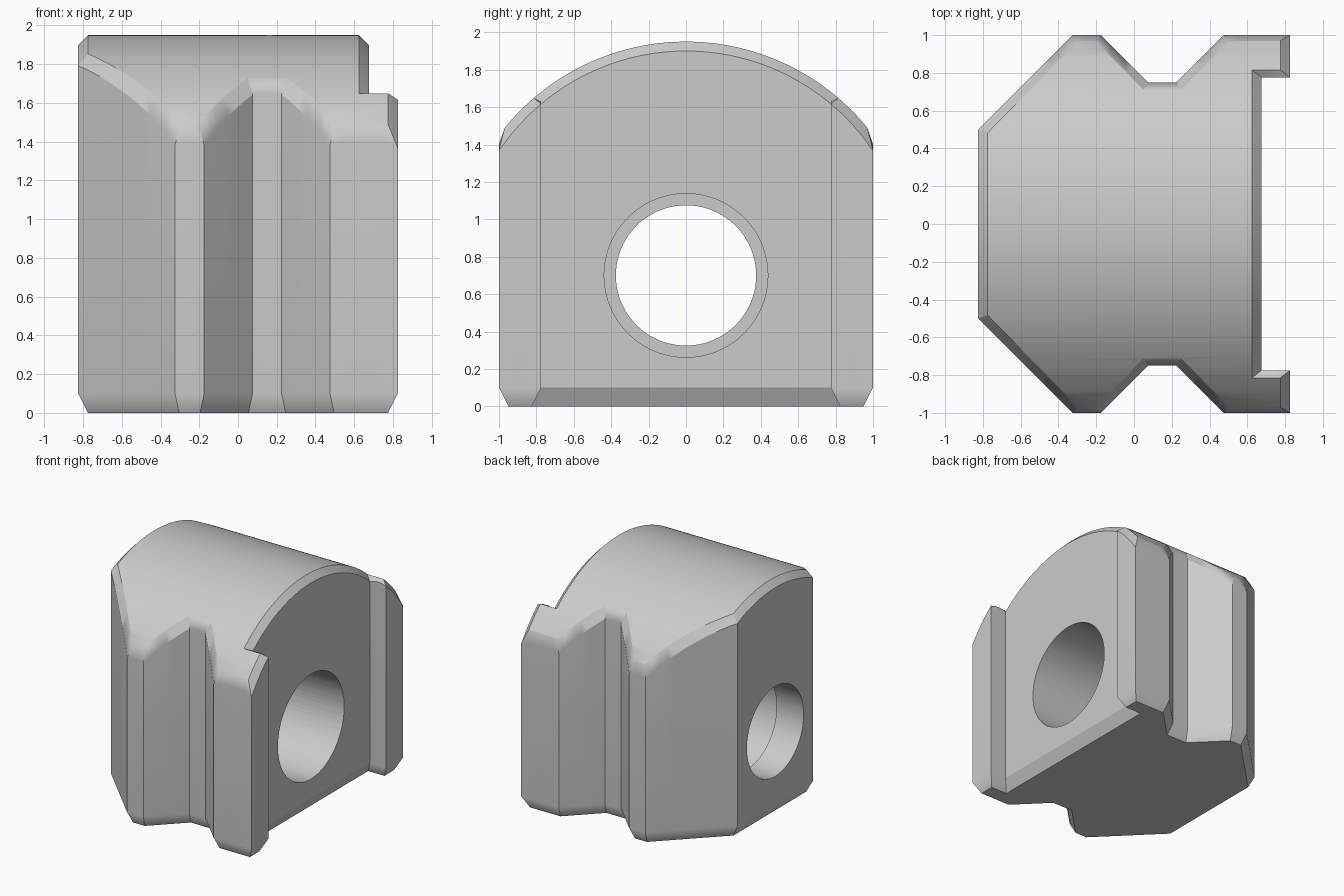
import bpy, bmesh
from math import sqrt, pi, ceil
from mathutils import Vector, Matrix

if "Cube" in bpy.data.objects:
    bpy.data.objects.remove(bpy.data.objects["Cube"])

AXIS_Z, TOP_R, CHAMFER, BASE_H = 0.7, 1.25, 0.05, 0.1
CAP_Z = 3  # temporary height of the cap before it is curved

grey = bpy.data.materials.new("plain grey")
grey.use_nodes = True
grey.diffuse_color = (0.6, 0.6, 0.6, 1)
grey.node_tree.nodes["Principled BSDF"].inputs["Base Color"].default_value = (0.6, 0.6, 0.6, 1)


def crown(y):
    """Height of the rounded top at depth y."""
    return AXIS_Z + sqrt(TOP_R ** 2 - y ** 2)


def make_object(name, bm):
    mesh = bpy.data.meshes.new(name)
    bmesh.ops.recalc_face_normals(bm, faces=bm.faces)
    bm.to_mesh(mesh)
    bm.free()
    mesh.materials.append(grey)
    obj = bpy.data.objects.new(name, mesh)
    bpy.context.collection.objects.link(obj)
    return obj


def bore(obj, name, radius, x0, x1):
    """Cut a round hole along x."""
    bm = bmesh.new()
    place = Matrix.Translation(((x0 + x1) / 2, 0, AXIS_Z)) @ Matrix.Rotation(pi / 2, 4, "Y")
    bmesh.ops.create_cone(bm, cap_ends=True, segments=96, radius1=radius,
                          radius2=radius, depth=x1 - x0, matrix=place)
    cutter = make_object(name, bm)
    cutter.hide_render = True
    mod = obj.modifiers.new(name, "BOOLEAN")
    mod.operation, mod.solver, mod.object = "DIFFERENCE", "EXACT", cutter
    bpy.context.view_layer.objects.active = obj
    bpy.ops.object.modifier_apply(modifier=mod.name)
    bpy.data.objects.remove(cutter)


# Plan outline: angled left corners, side grooves, recess between two lips
front = [(-0.825, -0.5), (-0.325, -1), (-0.175, -1), (0.075, -0.75), (0.225, -0.75),
         (0.475, -1), (0.825, -1), (0.825, -0.775), (0.675, -0.775)]
corners = [Vector(p) for p in front + [(x, -y) for x, y in reversed(front)]]

# Finely spaced outline points, each with the directions of its two edges
points = []
for i, a in enumerate(corners):
    b = corners[(i + 1) % len(corners)]
    before, along = (a - corners[i - 1]).normalized(), (b - a).normalized()
    steps = ceil((b - a).length / 0.06)
    for k in range(steps):
        points.append((a.lerp(b, k / steps), along if k else before, along))


def inset(p, t1, t2, e1, e2):
    """Move an outline point inward, mitred where two edges meet."""
    n1, n2 = Vector((-t1.y, t1.x)), Vector((-t2.y, t2.x))
    det = n1.x * n2.y - n1.y * n2.x
    if abs(det) < 0.001:
        return p + n1 * e1
    return p + Vector((e1 * n2.y - e2 * n1.y, e2 * n1.x - e1 * n2.x)) / det


# Stacked rings: foot of the base chamfer, wall bottom, wall rim, crown shoulder
rings = [[], [], [], []]
for p, t1, t2 in points:
    slope = p.y / sqrt(TOP_R ** 2 - p.y ** 2)
    stretch = [sqrt(1 + (slope * t.y) ** 2) for t in (t1, t2)]
    e1, e2 = [CHAMFER * s / sqrt(1 + slope ** 2) for s in stretch]
    foot = inset(p, t1, t2, CHAMFER, CHAMFER)
    shoulder = inset(p, t1, t2, e1, e2)
    rim_z = crown(p.y) - CHAMFER * max(stretch)
    for ring, xy, z in zip(rings, (foot, p, p, shoulder), (0, BASE_H, rim_z, CAP_Z)):
        ring.append((xy.x, xy.y, z))

bm = bmesh.new()
loops = [[bm.verts.new(co) for co in ring] for ring in rings]
for low, high in zip(loops, loops[1:]):
    for i in range(len(low)):
        bm.faces.new((low[i - 1], low[i], high[i], high[i - 1]))
bm.faces.new(loops[0])
bm.faces.new(loops[-1])

# Crisp mitres at the outline corners
for i, (p, t1, t2) in enumerate(points):
    if t1.dot(t2) < 0.9:
        for low, high in zip(loops, loops[1:]):
            bm.edges.get((low[i], high[i])).smooth = False

# Slice the cap across its depth, then bend it into the crown
slices = 60
for k in range(1, slices):
    cap = [f for f in bm.faces if all(v.co.z == CAP_Z for v in f.verts)]
    geom = cap + list({e for f in cap for e in f.edges}) + list({v for f in cap for v in f.verts})
    bmesh.ops.bisect_plane(bm, geom=geom, dist=0.0005, plane_no=(0, 1, 0),
                           plane_co=(0, -1 + 2 * k / slices, 0))
for v in bm.verts:
    if v.co.z > CAP_Z - 0.5:
        v.co.z = crown(v.co.y)
block = make_object("clamp_block", bm)

# Stepped bore: narrow all the way through, wide from the recess side
bore(block, "narrow_bore", 0.375, -1, 1)
bore(block, "wide_bore", 0.4375, -0.575, 1)

# Smooth shading that keeps the walls flat, with a crisp chamfer under the recess
bpy.ops.object.select_all(action="DESELECT")
block.select_set(True)
bpy.context.view_layer.objects.active = block
bpy.ops.object.shade_smooth_by_angle(angle=pi / 6)
for face in block.data.polygons:
    if face.center.z < BASE_H and 0.5 < face.center.x < 0.7 and face.normal.x > 0.5:
        face.use_smooth = False
weighted = block.modifiers.new("flat walls", "WEIGHTED_NORMAL")
weighted.keep_sharp = True
